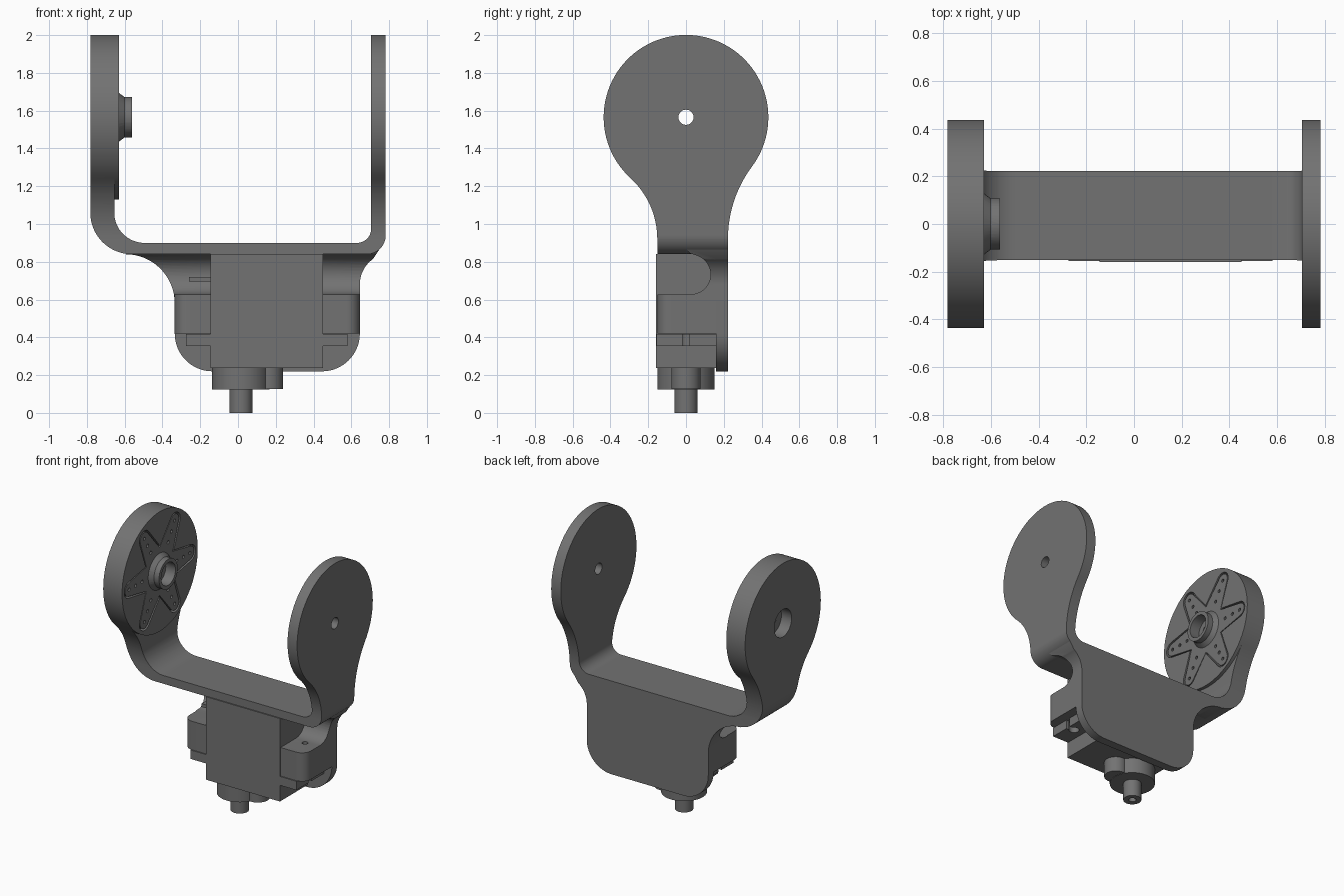
import bpy, bmesh, math
from math import cos, sin, radians, degrees, atan2

if "Cube" in bpy.data.objects:
    bpy.data.objects.remove(bpy.data.objects["Cube"])


def arc(cx, cy, r, a0, a1, n=16):
    """Points on an arc, angles in degrees."""
    return [(cx + r * cos(radians(a0 + (a1 - a0) * i / n)),
             cy + r * sin(radians(a0 + (a1 - a0) * i / n))) for i in range(n + 1)]


def circle(cx, cy, r, n=48):
    return arc(cx, cy, r, 0, 360, n)[:-1]


def rect(u0, u1, v0, v1):
    return [(u0, v0), (u1, v0), (u1, v1), (u0, v1)]


dark = bpy.data.materials.new("dark_grey")
dark.diffuse_color = (0.17, 0.17, 0.17, 1)
dark.use_nodes = True
dark.node_tree.nodes["Principled BSDF"].inputs["Base Color"].default_value = dark.diffuse_color


def prism(name, loops, axis, lo, hi, scale_hi=1.0, centre=(0, 0)):
    """Extrude one or more closed outlines along an axis."""
    bm = bmesh.new()
    place = {'x': lambda u, v, t: (t, u, v),
             'y': lambda u, v, t: (u, t, v),
             'z': lambda u, v, t: (u, v, t)}[axis]
    for pts in loops:
        a = [bm.verts.new(place(u, v, lo)) for u, v in pts]
        b = [bm.verts.new(place(centre[0] + (u - centre[0]) * scale_hi,
                                centre[1] + (v - centre[1]) * scale_hi, hi)) for u, v in pts]
        bm.faces.new(a)
        bm.faces.new(b)
        for i in range(len(pts)):
            j = (i + 1) % len(pts)
            bm.faces.new((a[i], a[j], b[j], b[i]))
    bmesh.ops.recalc_face_normals(bm, faces=bm.faces)
    me = bpy.data.meshes.new(name)
    bm.to_mesh(me)
    bm.free()
    me.materials.append(dark)
    ob = bpy.data.objects.new(name, me)
    bpy.context.collection.objects.link(ob)
    return ob


def combine(ob, tool, op):
    """Apply a boolean and discard the tool."""
    m = ob.modifiers.new("bool", 'BOOLEAN')
    m.object, m.operation, m.solver = tool, op, 'EXACT'
    bpy.context.view_layer.objects.active = ob
    bpy.ops.object.modifier_apply(modifier=m.name)
    bpy.data.objects.remove(tool)


ZC, R, ZN = 1.565, 0.436, 0.92      # disc centre, disc radius, height of neck
YF, YB = 0.152, 0.222               # strip front and back

# U-shaped bracket: front profile intersected with the paddle-shaped side outline
u_profile = ([(0.782, 2.1)] + arc(0.682, 0.94, 0.10, 0, -90) + arc(-0.562, 1.06, 0.22, 270, 180)
             + [(-0.782, 2.1), (-0.63, 2.1), (-0.63, 1.10), (-0.655, 1.10)]
             + arc(-0.495, 1.06, 0.16, 180, 270)
             + arc(0.63, 0.975, 0.075, 270, 360) + [(0.705, 2.1)])


def neck(w):
    """Radius and angle of the arc blending the disc into a strip edge."""
    d = ZC - ZN
    r = (w * w + d * d - R * R) / (2 * (R - w))
    return r, degrees(atan2(d, w + r))


rb, ab = neck(YB)
rf, af = neck(YF)
paddle = ([(YB, 0.75)] + arc(YB + rb, ZN, rb, 180, 180 - ab)
          + arc(0, ZC, R, -ab, 180 + af, 72)[1:-1]
          + arc(-YF - rf, ZN, rf, af, 0) + [(-YF, 0.75)])
bracket = prism("u_bracket", [u_profile], 'y', -0.6, 0.6)
combine(bracket, prism("side_tool", [paddle], 'x', -1, 1), 'INTERSECT')

# Trim the neck below the thick left disc so the disc stands proud and round
low = arc(0, ZC, R, 180 + af, 360 - ab, 32)
trim = low + [(0.5, low[-1][1]), (0.5, 1.08), (-0.5, 1.08), (-0.5, low[0][1])]
combine(bracket, prism("trim_tool", [trim], 'x', -0.655, -0.56), 'DIFFERENCE')


def star(gap):
    pts = []
    for k in range(6):
        a = radians(60 * k)
        v = 0.175 + gap
        arm = [(v * cos(radians(-30)), v * sin(radians(-30)))]
        arm += arc(0.35, 0, 0.048 + gap, -80, 80, 10)
        pts += [(x * cos(a) - y * sin(a), ZC + x * sin(a) + y * cos(a)) for x, y in arm]
    return pts


# Star pocket and bores in the arms
combine(bracket, prism("pocket_tool", [star(0.012)], 'x', -0.668, -0.5), 'DIFFERENCE')
combine(bracket, prism("bore_tool", [circle(0, ZC, 0.04)], 'x', -1, 1), 'DIFFERENCE')
combine(bracket, prism("counterbore_tool", [circle(0, ZC, 0.10)], 'x', -0.9, -0.70), 'DIFFERENCE')

# Star-shaped horn with hub and screw holes
horn = prism("star_horn", [star(0)], 'x', -0.67, -0.633)
combine(horn, prism("hub_flare", [circle(0, ZC, 0.14)], 'x', -0.645, -0.60, 0.76, (0, ZC)), 'UNION')
combine(horn, prism("hub", [circle(0, ZC, 0.108)], 'x', -0.65, -0.562), 'UNION')
combine(horn, prism("hub_bore", [circle(0, ZC, 0.082)], 'x', -0.64, -0.5), 'DIFFERENCE')
holes = [circle(r * cos(radians(60 * k)), ZC + r * sin(radians(60 * k)), 0.012, 12)
         for k in range(6) for r in (0.20, 0.275, 0.35)]
holes.append(circle(0, ZC, 0.04))
combine(horn, prism("hole_tool", holes, 'x', -0.8, -0.5), 'DIFFERENCE')

# Back plate with flared shoulders and rounded lower corners
plate_outline = ([(0.75, 0.868), (-0.56, 0.868)] + arc(-0.595, 0.58, 0.26, 90, 0)
                 + arc(-0.135, 0.42, 0.20, 180, 270) + arc(0.445, 0.42, 0.20, 270, 360)
                 + arc(0.81, 0.68, 0.165, 180, 125))
prism("back_plate", [plate_outline], 'y', 0.16, YB)

# Side lugs that carry the servo ears, with a rounded slot above them
slot_side = ([(-YF, 0.42), (0.18, 0.42), (0.18, 0.87), (0.0, 0.87), (0.02, 0.845)]
             + arc(0.025, 0.733, 0.105, 70, -90) + [(-YF, 0.628)])
lug_plan = (arc(-0.265, -0.082, 0.07, 180, 270) + arc(0.575, -0.082, 0.07, 270, 360)
            + [(0.645, 0.0), (0.9, 0.0), (0.9, 0.3), (-0.9, 0.3), (-0.9, 0.0), (-0.335, 0.0)])
lugs = prism("side_lugs", [plate_outline], 'y', -0.3, 0.17)
combine(lugs, prism("slot_tool", [slot_side], 'x', -1, 1), 'INTERSECT')
combine(lugs, prism("plan_tool", [lug_plan], 'z', 0, 1), 'INTERSECT')
combine(lugs, prism("gap_tool", [rect(-0.14, 0.445, -0.3, 0.155)], 'z', 0, 1), 'DIFFERENCE')
combine(lugs, prism("screw_tool", [circle(x, 0, 0.02, 20) for x in (-0.235, 0.54)],
                    'z', 0, 0.8), 'DIFFERENCE')

# Servo motor body, mounting ears and cable
prism("servo_body", [rect(-0.145, 0.45, 0.237, 0.842)], 'y', -0.16, 0.162)
ears = prism("servo_ears", [rect(-0.275, 0.58, -0.156, 0.161)], 'z', 0.353, 0.418)
notches = [rect(-0.3, -0.235, -0.018, 0.018), rect(0.54, 0.6, -0.018, 0.018)]
combine(ears, prism("notch_tool", notches, 'z', 0.3, 0.5), 'DIFFERENCE')
combine(ears, prism("ear_hole_tool", [circle(x, 0, 0.034, 24) for x in (-0.222, 0.527)],
                    'z', 0.3, 0.5), 'DIFFERENCE')
prism("servo_cable", [rect(-0.26, -0.14, 0.695, 0.72)], 'y', -0.05, 0.05)

# Gear housing and output shaft
prism("gear_housing", [circle(0.015, 0, 0.152, 64)], 'z', 0.125, 0.24)
prism("idler_housing", [circle(0.16, 0, 0.078)], 'z', 0.127, 0.24)
shaft = prism("output_shaft", [circle(0.015, 0, 0.061)], 'z', 0, 0.13)
combine(shaft, prism("shaft_bore", [circle(0.015, 0, 0.025, 24)], 'z', -0.1, 0.09), 'DIFFERENCE')

# Smooth rounded surfaces, keep edges sharp
bpy.ops.object.select_all(action='SELECT')
bpy.context.view_layer.objects.active = bracket
bpy.ops.object.shade_smooth_by_angle(angle=radians(30))
